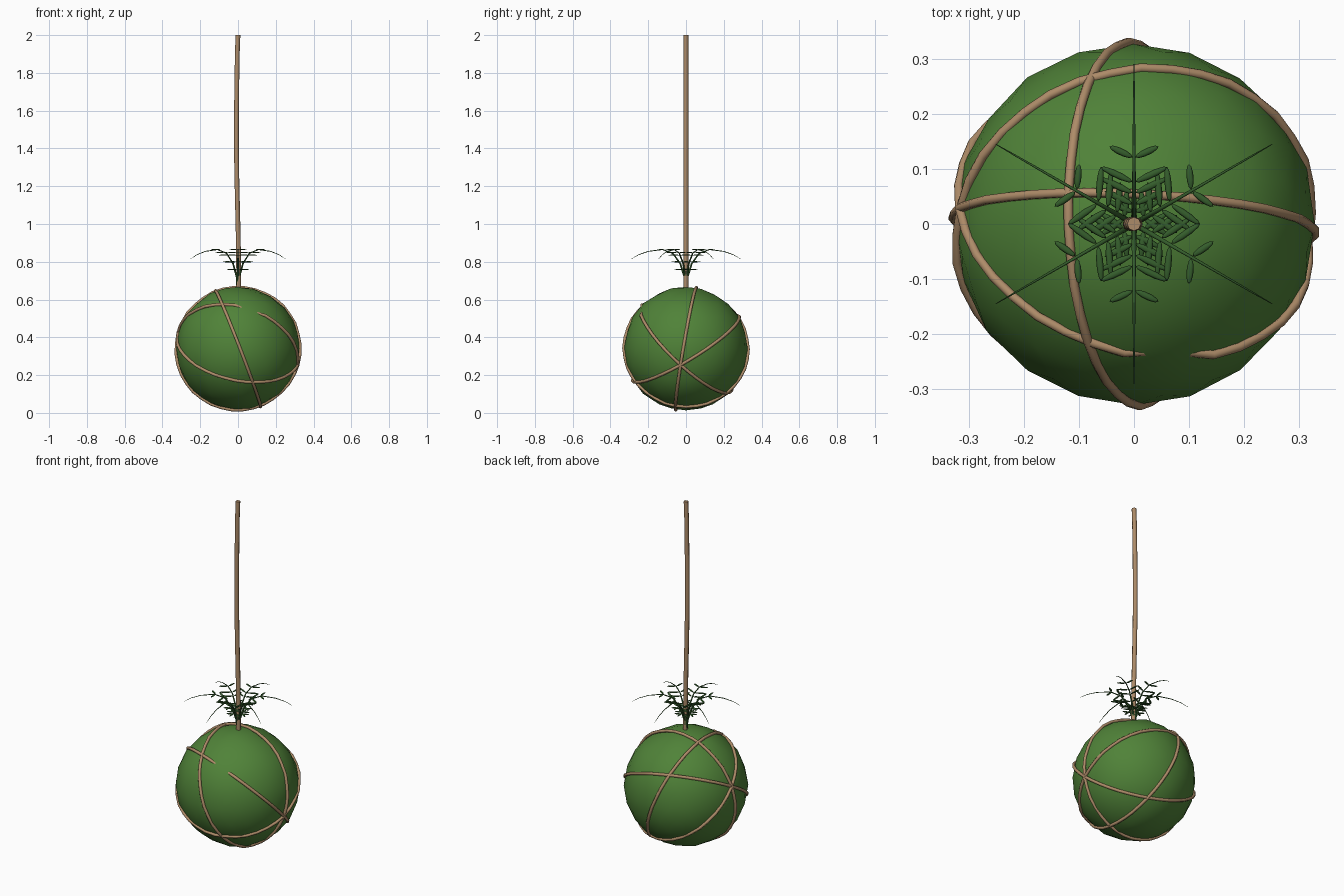
import bpy, bmesh, math, random
from mathutils import Vector, Matrix

random.seed(4)
old = bpy.data.objects.get("Cube")
if old:
    bpy.data.objects.remove(old, do_unlink=True)


def material(name, rgb):
    m = bpy.data.materials.new(name)
    m.use_nodes = True
    m.diffuse_color = (*rgb, 1)
    m.node_tree.nodes["Principled BSDF"].inputs["Base Color"].default_value = (*rgb, 1)
    return m


MOSS = material("moss green", (0.08, 0.225, 0.04))
TWINE = material("tan twine", (0.42, 0.26, 0.14))
LEAF = material("dark leaf green", (0.035, 0.11, 0.025))
CENTRE = Vector((0, 0, 0.34))
RADIUS = 0.328


def mesh_object(name, bm, mat):
    me = bpy.data.meshes.new(name)
    bm.to_mesh(me)
    bm.free()
    me.materials.append(mat)
    for p in me.polygons:
        p.use_smooth = True
    ob = bpy.data.objects.new(name, me)
    bpy.context.collection.objects.link(ob)
    return ob


def cord(name, points, thick, mat, cyclic=False, radii=None):
    """Round cord along points, turned into a mesh."""
    cu = bpy.data.curves.new(name, "CURVE")
    cu.dimensions = "3D"
    cu.bevel_depth = thick
    cu.bevel_resolution = 2
    cu.use_fill_caps = not cyclic
    sp = cu.splines.new("POLY")
    sp.points.add(len(points) - 1)
    for i, p in enumerate(points):
        sp.points[i].co = (*p, 1)
        sp.points[i].radius = radii[i] if radii else 1
    sp.use_cyclic_u = cyclic
    sp.use_smooth = True
    cu.materials.append(mat)
    ob = bpy.data.objects.new(name, cu)
    bpy.context.collection.objects.link(ob)
    bpy.ops.object.select_all(action="DESELECT")
    ob.select_set(True)
    bpy.context.view_layer.objects.active = ob
    bpy.ops.object.convert(target="MESH")
    return ob


# Moss ball: uneven sphere with one small dent near the top
bm = bmesh.new()
bmesh.ops.create_icosphere(bm, subdivisions=3, radius=RADIUS)
dent = Vector((0.14, 0.12, 0.27)).normalized()
for v in bm.verts:
    d = v.co.normalized()
    v.co *= 1 + random.uniform(-0.008, 0.008)
    if d.dot(dent) > 0.988:
        v.co *= 0.95
    v.co += CENTRE
mesh_object("moss_ball", bm, MOSS)


# Twine loops: three meet at a point on each side, the fourth crosses them
def loop(name, a, b, sunk=None):
    u = Vector(a).normalized()
    w = Vector(b)
    w = (w - u * w.dot(u)).normalized()
    pts = []
    n = 36
    for i in range(n):
        t = i * math.tau / n
        d = u * math.cos(t) + w * math.sin(t)
        r = RADIUS * random.uniform(0.997, 1.007)
        if sunk and d.dot(Vector(sunk).normalized()) > 0.985:
            r *= 0.95
        pts.append(CENTRE + d * r)
    cord(name, pts, 0.0085, TWINE, cyclic=True)


side = (0.33, -0.03, -0.09)
loop("top_twine_loop", side, (0, 0.055, 0.325))
loop("low_front_twine_loop", side, (0, -0.28, -0.17))
loop("high_front_twine_loop", side, (0, -0.24, 0.23), sunk=(0.045, -0.245, 0.22))
loop("cross_twine_loop", (-0.12, 0, 0.31), (0, -0.33, 0.03))

# Hanging cord, bending slightly
cord("hanging_cord",
     [(0.004 * math.cos(3.5 * (z - 0.85)) - 0.007 * math.sin(math.pi * (z - 0.65) / 1.35) ** 2
       if z < 1.99 else 0, 0, z)
      for z in [0.65 + 1.35 * i / 14 for i in range(15)]], 0.0125, TWINE)

# Plant: six arching fronds, each with pairs of leaflets
RIB = [(0.003, 0.66), (0.008, 0.72), (0.03, 0.79), (0.07, 0.845),
       (0.125, 0.865), (0.2, 0.855), (0.25, 0.838), (0.29, 0.815)]
TAPER = [1.6, 1.5, 1.3, 1, 0.8, 0.6, 0.45, 0.2]
PAIRS = [(0.02, 0.76, 0.024), (0.035, 0.80, 0.028), (0.055, 0.835, 0.032),
         (0.075, 0.85, 0.032), (0.12, 0.866, 0.023)]

leaves = bmesh.new()
for k in range(6):
    ang = math.radians(30 + 60 * k)
    out = Vector((math.cos(ang), math.sin(ang), 0))
    cord(f"frond_stem_{k + 1}", [out * r + Vector((0, 0, z)) for r, z in RIB],
         0.0035, LEAF, radii=TAPER)
    for r, z, half in PAIRS:
        for s in (-1, 1):
            turn = Matrix.Rotation(ang + s * math.radians(65), 4, "Z")
            place = (Matrix.Translation(out * r + Vector((0, 0, z))) @ turn
                     @ Matrix.Translation((half + 0.003, 0, 0))
                     @ Matrix.Diagonal((half, 0.0065, 0.0035, 1))
                     @ Matrix.Rotation(math.pi / 2, 4, "Y"))
            bmesh.ops.create_uvsphere(leaves, u_segments=6, v_segments=5,
                                      radius=1, matrix=place)
mesh_object("leaflets", leaves, LEAF)
